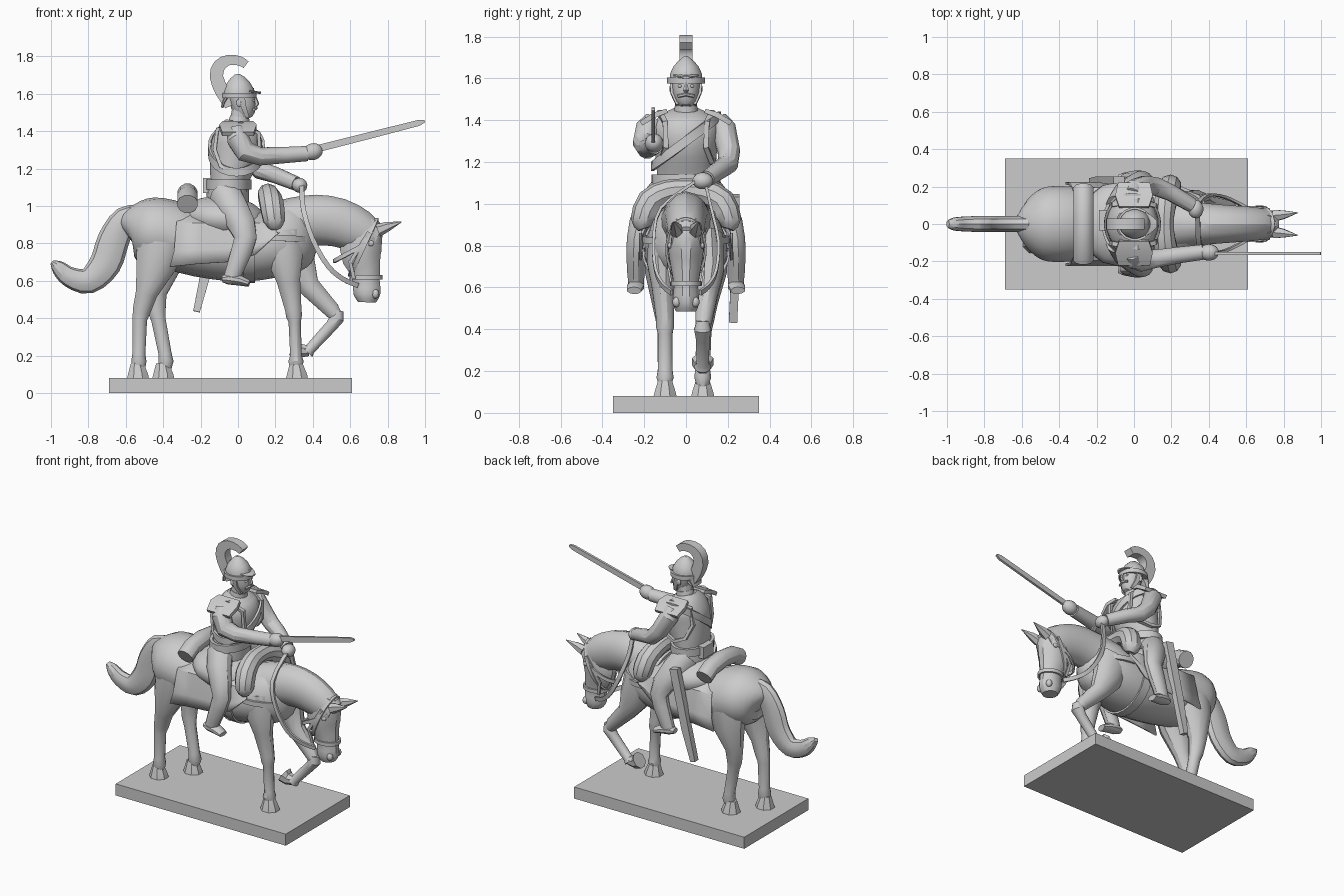
import bpy, bmesh, math
from mathutils import Vector

X, Y, Z = Vector((1, 0, 0)), Vector((0, 1, 0)), Vector((0, 0, 1))


def finish(name, bm):
    bmesh.ops.recalc_face_normals(bm, faces=bm.faces)
    me = bpy.data.meshes.new(name)
    bm.to_mesh(me)
    bm.free()
    ob = bpy.data.objects.new(name, me)
    bpy.context.collection.objects.link(ob)
    return ob


def smooth_path(rows, k):
    """Catmull-Rom through rows of (x, y, z, ra, rb)."""
    out = []
    for i in range(len(rows) - 1):
        p0, p1, p2, p3 = rows[max(i - 1, 0)], rows[i], rows[i + 1], rows[min(i + 2, len(rows) - 1)]
        for s in range(k):
            t = s / k
            out.append([.5 * (2 * b + (c - a) * t + (2 * a - 5 * b + 4 * c - d) * t * t
                              + (3 * b - a - 3 * c + d) * t ** 3) for a, b, c, d in zip(p0, p1, p2, p3)])
    return out + [list(rows[-1])]


def loft(name, rows, n=12, side=Y, k=1, closed=False):
    """Elliptic (n=4: rectangular) tube; ra is the half-size along side, rb across it."""
    rows = [tuple(r) + (r[3],) if len(r) == 4 else tuple(r) for r in rows]
    if k > 1:
        rows = smooth_path(rows, k)
    bm, rings, m = bmesh.new(), [], len(rows)
    f = math.sqrt(2) if n == 4 else 1
    for i, r in enumerate(rows):
        a = rows[(i - 1) % m if closed else max(i - 1, 0)]
        b = rows[(i + 1) % m if closed else min(i + 1, m - 1)]
        t = (Vector(b[:3]) - Vector(a[:3])).normalized()
        u = (side - t * side.dot(t)).normalized()
        v = t.cross(u)
        ang = [2 * math.pi * (j + .5) / n for j in range(n)]
        rings.append([bm.verts.new(Vector(r[:3]) + f * (u * r[3] * math.cos(q) + v * r[4] * math.sin(q)))
                      for q in ang])
    for i in range(m if closed else m - 1):
        A, B = rings[i], rings[(i + 1) % m]
        for j in range(n):
            bm.faces.new((A[j], A[(j + 1) % n], B[(j + 1) % n], B[j]))
    if not closed:
        bm.faces.new(rings[0])
        bm.faces.new(rings[-1])
    return finish(name, bm)


def ball(name, c, r, rot=0):
    bpy.ops.mesh.primitive_uv_sphere_add(segments=14, ring_count=9, location=c, rotation=(0, rot, 0))
    bpy.context.object.name = name
    bpy.context.object.scale = r


def box(name, c, s):
    bpy.ops.mesh.primitive_cube_add(size=1, location=c)
    bpy.context.object.name = name
    bpy.context.object.scale = s


def band(name, c, u, v, w, th, normal):
    """Flat strap round an ellipse with half-axis vectors u and v."""
    pts = [Vector(c) + Vector(u) * math.cos(a) + Vector(v) * math.sin(a)
           for a in [2 * math.pi * i / 24 for i in range(24)]]
    loft(name, [(*p, w, th) for p in pts], 4, Vector(normal), closed=True)


box("base", (-.04, 0, .04), (1.3, .7, .08))

# Horse trunk, neck, head, tail
loft("horse_body", [(-.595, 0, .85, .05, .07), (-.57, 0, .86, .13, .13), (-.49, 0, .86, .195, .18),
     (-.38, 0, .85, .205, .185), (-.2, 0, .79, .19, .17), (0, 0, .775, .2, .18), (.15, 0, .79, .2, .18),
     (.27, 0, .83, .18, .19), (.36, 0, .85, .13, .16), (.41, 0, .86, .05, .08)], 18, k=3)
loft("horse_neck", [(.15, 0, .88, .15, .13), (.3, 0, .91, .125, .135), (.42, 0, .925, .11, .135),
     (.54, 0, .91, .1, .13), (.65, 0, .865, .09, .115), (.74, 0, .82, .07, .08)], 14, k=2)
loft("horse_head", [(.71, 0, .93, .05, .05), (.69, 0, .87, .085, .09), (.655, 0, .76, .085, .115),
     (.675, 0, .67, .07, .09), (.685, 0, .6, .06, .075), (.69, 0, .53, .066, .075),
     (.69, 0, .485, .05, .05)], 12, k=2)
loft("tail", [(-.5, 0, .95, .04, .05), (-.6, 0, .93, .045, .07), (-.665, 0, .82, .045, .085),
     (-.71, 0, .69, .045, .085), (-.8, 0, .6, .045, .07), (-.9, 0, .62, .042, .055),
     (-.96, 0, .67, .035, .04), (-.995, 0, .7, .02, .012)], 10, k=3)
for s in (-1, 1):
    loft("horse_ear", [(.75, s * .045, .87, .035), (.8, s * .05, .89, .026), (.875, s * .06, .915, .002)], 6)
    ball("horse_eye", (.71, s * .078, .8), (.018, .01, .015))
    ball("nostril", (.735, s * .045, .53), (.02, .02, .025))

# Horse legs: path plus hoof
loft("near_hind_leg", [(-.4, -.1, .84, .1, .15), (-.44, -.115, .68, .085, .11), (-.49, -.11, .53, .055, .06),
     (-.515, -.1, .44, .045, .05), (-.525, -.1, .39, .038, .04), (-.53, -.1, .21, .036, .036),
     (-.53, -.1, .17, .042, .042), (-.53, -.1, .13, .03, .035)], 12)
loft("far_hind_leg", [(-.38, .1, .84, .1, .15), (-.41, .115, .68, .085, .11), (-.44, .1, .53, .055, .06),
     (-.435, .09, .44, .045, .05), (-.425, .085, .39, .038, .04), (-.39, .08, .21, .036, .036),
     (-.385, .08, .17, .042, .042), (-.39, .08, .13, .03, .035)], 12)
loft("standing_front_leg", [(.23, -.1, .86, .08, .12), (.25, -.115, .72, .075, .1), (.27, -.11, .6, .055, .065),
     (.295, -.1, .45, .044, .046), (.3, -.1, .41, .044, .044), (.303, -.1, .38, .036, .034),
     (.31, -.1, .2, .036, .032), (.31, -.1, .17, .043, .042), (.31, -.1, .13, .03, .034)], 12)
loft("raised_front_thigh", [(.26, .1, .84, .08, .13), (.32, .11, .68, .075, .1), (.38, .1, .57, .055, .06),
     (.5, .085, .445, .042, .045), (.525, .08, .41, .035, .035)], 12)
loft("raised_front_shin", [(.535, .08, .44, .03, .03), (.53, .08, .4, .042, .04), (.5, .08, .36, .034, .034),
     (.385, .08, .235, .03, .03), (.37, .08, .22, .04, .04)], 12)
loft("raised_hoof", [(.38, .08, .225, .03, .03), (.33, .08, .225, .042, .042), (.3, .08, .245, .055, .055)], 8)
for x, y in ((-.535, -.1), (-.4, .08), (.315, -.1)):
    loft("hoof", [(x, y, .07, .062, .066), (x, y, .1, .054, .058), (x - .005, y, .16, .034, .036)], 8)

# Saddle cloth draped over the back
bm, rows = bmesh.new(), []
for xt, xb, zb in ((-.32, -.365, .675), (-.2, -.22, .69), (-.06, -.06, .7), (.08, .09, .74), (.2, .22, .86)):
    half = [(.225, zb, 0), (.22, zb * .5 + .42, .5), (.195, .91, .8), (.12, .955, 1), (0, .985, 1)]
    prof = half + [(-y, z, t) for y, z, t in half[-2::-1]]
    rows.append([bm.verts.new((xb + (xt - xb) * t, y, z)) for y, z, t in prof])
for A, B in zip(rows, rows[1:]):
    for j in range(len(A) - 1):
        bm.faces.new((A[j], A[j + 1], B[j + 1], B[j]))
cloth = finish("saddle_cloth", bm)
cloth.modifiers.new("thick", 'SOLIDIFY').thickness = .014
ball("saddle", (-.07, 0, .93), (.23, .232, .125), .1)
loft("rear_roll", [(-.27, y, z, .056) for y, z in
     ((-.19, 1.01), (-.12, 1.05), (0, 1.065), (.12, 1.05), (.19, 1.01))], 12, X)
loft("front_roll", [(.2, -.2, .88, .03), (.195, -.205, .92, .06), (.18, -.17, 1.01, .066), (.165, -.09, 1.055, .06),
     (.16, 0, 1.065, .055), (.165, .09, 1.055, .06), (.18, .17, 1.01, .066), (.195, .205, .92, .06),
     (.2, .2, .88, .03)], 10, X, k=2)

# Harness
band("girth", (.06, 0, .78), (0, .207, 0), (0, 0, .187), .03, .006, X)
band("breast_strap", (.2, 0, .83), (.2, 0, -.01), (0, .2, 0), .016, .008, Z)
band("noseband", (.685, 0, .62), (.082, 0, 0), (0, .068, 0), .012, .006, Z)
band("throat_strap", (.64, 0, .775), (.125, 0, .07), (0, .091, 0), .011, .006, Z)
band("headstall", (.67, 0, .78), (.07, 0, .15), (0, .093, 0), .012, .006, X)
for s in (-1, 1):
    loft("cheek_strap", [(.62, s * .07, .61, .005, .01), (.6, s * .085, .7, .005, .01),
         (.7, s * .09, .86, .005, .01)], 4)
    loft("rein", [(.34, .07 + s * .02, 1.11, .007, .013), (.35, s * .12, .98, .007, .013),
         (.4, s * .155, .82, .007, .013), (.48, s * .145, .68, .007, .013), (.56, s * .11, .61, .007, .013),
         (.64, s * .068, .575, .007, .013)], 4, k=3)

# Rider torso and equipment
loft("hips", [(-.05, 0, .98, .15, .11), (-.055, 0, 1.06, .155, .115), (-.05, 0, 1.13, .14, .105)], 14)
loft("cuirass", [(-.05, 0, 1.12, .14, .1), (-.035, 0, 1.2, .145, .12), (-.01, 0, 1.3, .155, .14),
     (-.005, 0, 1.37, .16, .13), (-.005, 0, 1.42, .13, .1), (0, 0, 1.45, .07, .065)], 16, k=2)
band("belt", (-.05, 0, 1.115), (.112, 0, 0), (0, .155, 0), .026, .01, Z)
band("cross_belt", (-.008, 0, 1.3), (.145, 0, 0), (0, .16, .12), .022, .007, Z)
loft("collar", [(0, 0, 1.42, .062), (.01, 0, 1.475, .054)], 12)
box("pouch", (-.165, .02, 1.11), (.045, .11, .08))
for s in (-1, 1):
    loft("cuirass_trim", [(x, s * y, z, .012, .01) for x, y, z in
         ((-.11, .105, 1.41), (-.125, .1, 1.3), (-.09, .135, 1.21), (-.02, .15, 1.18),
          (.06, .125, 1.2), (.115, .095, 1.27), (.11, .1, 1.39), (.02, .125, 1.44))], 4, closed=True)
    loft("shoulder_wing", [(0, s * .09, 1.445, .08, .01), (0, s * .15, 1.425, .1, .013),
         (0, s * .215, 1.385, .085, .012)], 4, X)
    # Rider leg and boot
    loft("rider_leg", [(-.07, s * .09, 1.07, .08, .085), (-.03, s * .16, .99, .075, .085),
         (.02, s * .215, .9, .06, .075), (.04, s * .235, .83, .05, .062), (.02, s * .24, .76, .047, .058),
         (-.01, s * .24, .68, .043, .05), (-.035, s * .238, .61, .038, .045)], 12)
    loft("boot_foot", [(-.085, s * .238, .61, .025, .018), (-.05, s * .238, .612, .04, .032),
         (.01, s * .242, .602, .042, .028), (.06, s * .248, .585, .035, .018)], 10)

# Arms, hands, weapons
loft("sword_arm", [(-.01, -.15, 1.4, .05), (0, -.18, 1.36, .062), (.04, -.195, 1.29, .06), (.12, -.185, 1.265, .05),
     (.25, -.165, 1.272, .045), (.37, -.15, 1.28, .042)], 12)
ball("sword_hand", (.4, -.152, 1.29), (.055, .045, .045), -.25)
loft("sword", [(.42, -.157, 1.305, .008, .019), (.7, -.157, 1.376, .008, .018),
     (.97, -.157, 1.445, .008, .016), (.998, -.157, 1.453, .008, .006)], 4)
loft("rein_arm", [(-.01, .15, 1.4, .05), (0, .18, 1.36, .06), (.06, .205, 1.25, .055), (.12, .2, 1.19, .05),
     (.2, .165, 1.165, .045), (.31, .1, 1.12, .04)], 12)
ball("rein_hand", (.33, .08, 1.11), (.042, .05, .04), .4)
loft("scabbard", [(-.08, .235, 1.04, .02, .03), (-.17, .235, .65, .02, .028), (-.222, .225, .435, .02, .018)], 4)

# Head and crested helmet
loft("neck", [(0, 0, 1.43, .05), (.02, 0, 1.53, .05)], 12)
loft("head", [(.05, 0, 1.465, .025, .03), (.04, 0, 1.485, .048, .052), (.03, 0, 1.53, .063, .066),
     (.022, 0, 1.58, .068, .072), (.015, 0, 1.62, .066, .07)], 14)
loft("nose", [(.092, 0, 1.58, .009, .008), (.1, 0, 1.545, .014, .014), (.093, 0, 1.532, .01, .008)], 6)
loft("moustache", [(.085, -.038, 1.515, .008), (.097, 0, 1.523, .009), (.085, .038, 1.515, .008)], 6, X)
loft("helmet", [(.005, 0, 1.585, .079, .085), (.003, 0, 1.62, .078, .083), (0, 0, 1.655, .062, .066),
     (-.002, 0, 1.685, .036, .04), (-.005, 0, 1.705, .01, .012)], 16)
band("helmet_brim", (.005, 0, 1.59), (.087, 0, 0), (0, .082, 0), .014, .008, Z)
loft("visor", [(.06, 0, 1.615, .068, .009), (.09, 0, 1.608, .052, .008), (.122, 0, 1.605, .02, .006)], 8)
loft("neck_guard", [(-.05, 0, 1.6, .07, .012), (-.075, 0, 1.56, .06, .01), (-.085, 0, 1.525, .045, .008)], 8)
for s in (-1, 1):
    loft("chin_strap", [(.015, s * .07, 1.59, .008, .02), (.03, s * .066, 1.53, .008, .014),
         (.05, s * .04, 1.475, .008, .01)], 4)
    ball("eye", (.082, s * .028, 1.563), (.01, .011, .008))
    ball("ear", (.005, s * .07, 1.55), (.014, .01, .022))
loft("crest", [(-.05, 0, 1.53, .03, .02), (-.085, 0, 1.61, .03, .036), (-.115, 0, 1.69, .03, .036),
     (-.1, 0, 1.75, .03, .034), (-.05, 0, 1.78, .03, .028), (.01, 0, 1.775, .03, .025),
     (.043, 0, 1.755, .03, .022)], 4, k=2)

bpy.ops.object.select_all(action='SELECT')
bpy.context.view_layer.objects.active = cloth
bpy.ops.object.shade_smooth_by_angle(angle=math.radians(30))
